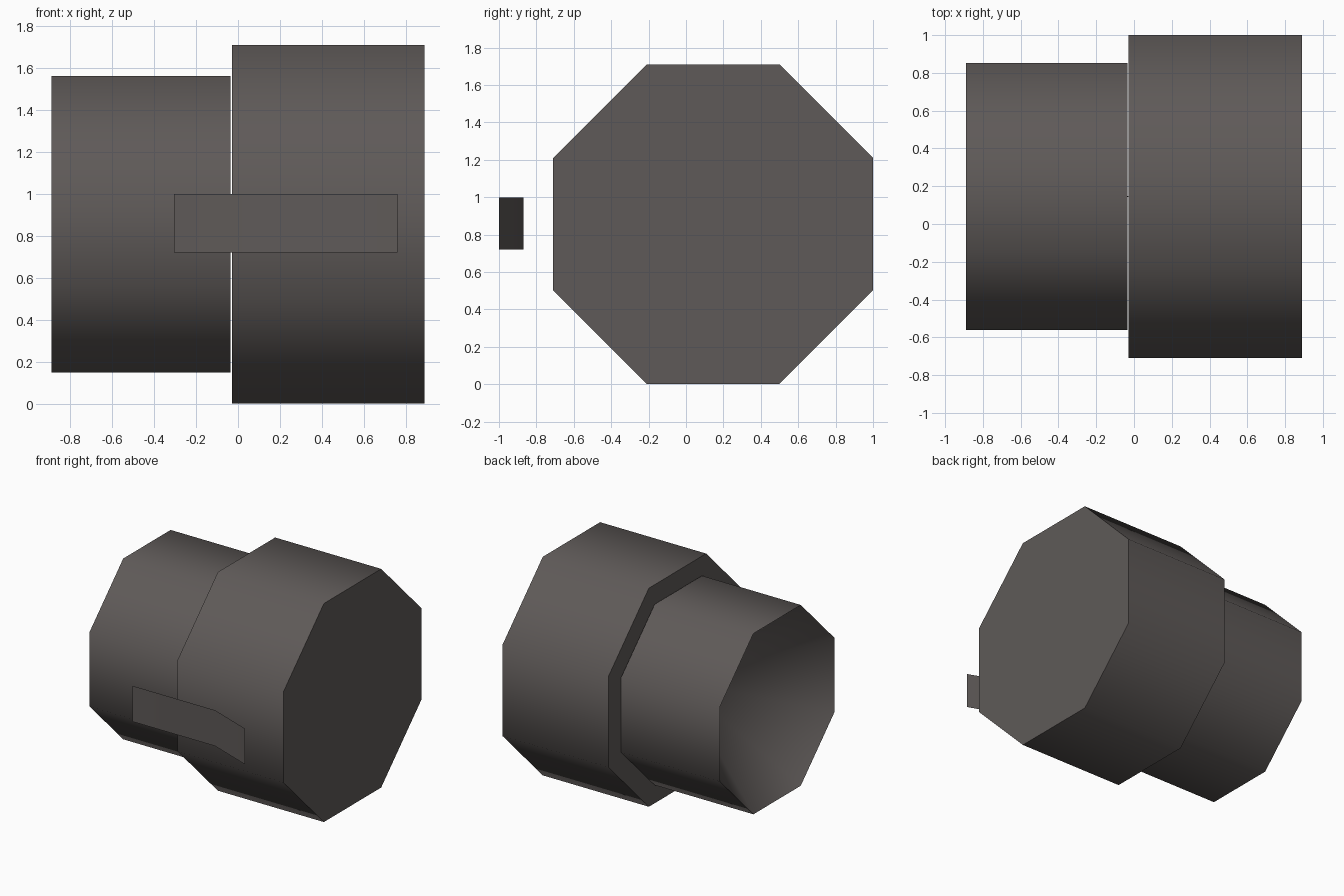
import bpy, bmesh, math

if "Cube" in bpy.data.objects:
    bpy.data.objects.remove(bpy.data.objects["Cube"])

CY, CZ = 0.145, 0.856          # shared axis of both barrels
SIDES = 8

grey = bpy.data.materials.new("dark warm grey")
grey.diffuse_color = (0.114, 0.102, 0.098, 1.0)
grey.use_nodes = True
grey.node_tree.nodes["Principled BSDF"].inputs["Base Color"].default_value = grey.diffuse_color


def finish(bm, name, smooth=True):
    bmesh.ops.recalc_face_normals(bm, faces=bm.faces)
    mesh = bpy.data.meshes.new(name)
    bm.to_mesh(mesh)
    bm.free()
    mesh.materials.append(grey)
    obj = bpy.data.objects.new(name, mesh)
    bpy.context.collection.objects.link(obj)
    if smooth:
        bpy.ops.object.select_all(action='DESELECT')
        obj.select_set(True)
        bpy.context.view_layer.objects.active = obj
        bpy.ops.object.shade_smooth_by_angle(angle=math.radians(60))
    return obj


def barrel(name, x0, x1, apothem, apex_x=None):
    """Octagonal barrel along x; apex_x sinks the left end into a cone."""
    bm = bmesh.new()
    r = apothem / math.cos(math.pi / SIDES)
    rings = []
    for x in (x0, x1):
        ring = []
        for i in range(SIDES):
            a = (i + 0.5) * 2 * math.pi / SIDES
            ring.append(bm.verts.new((x, CY + r * math.cos(a), CZ + r * math.sin(a))))
        rings.append(ring)
    left, right = rings
    bm.faces.new(right)
    if apex_x is None:
        bm.faces.new(left)
    else:
        apex = bm.verts.new((apex_x, CY, CZ))
    for i in range(SIDES):
        j = (i + 1) % SIDES
        bm.faces.new((left[i], left[j], right[j], right[i]))
        if apex_x is not None:
            bm.faces.new((left[j], left[i], apex))
    return finish(bm, name)


# Large closed barrel and the smaller one with a hollow conical mouth
barrel("large_barrel", -0.028, 0.89, 0.855)
barrel("small_barrel", -0.89, -0.035, 0.707, apex_x=-0.029)

# Thin bent strip floating in front of the barrels
bm = bmesh.new()
path = [(-0.305, -0.87), (0.41, -0.87), (0.76, -1.0)]
cols = [[bm.verts.new((x, y, z)) for z in (0.72, 1.0)] for x, y in path]
for a, b in zip(cols, cols[1:]):
    bm.faces.new((a[0], b[0], b[1], a[1]))
finish(bm, "side_strip")
